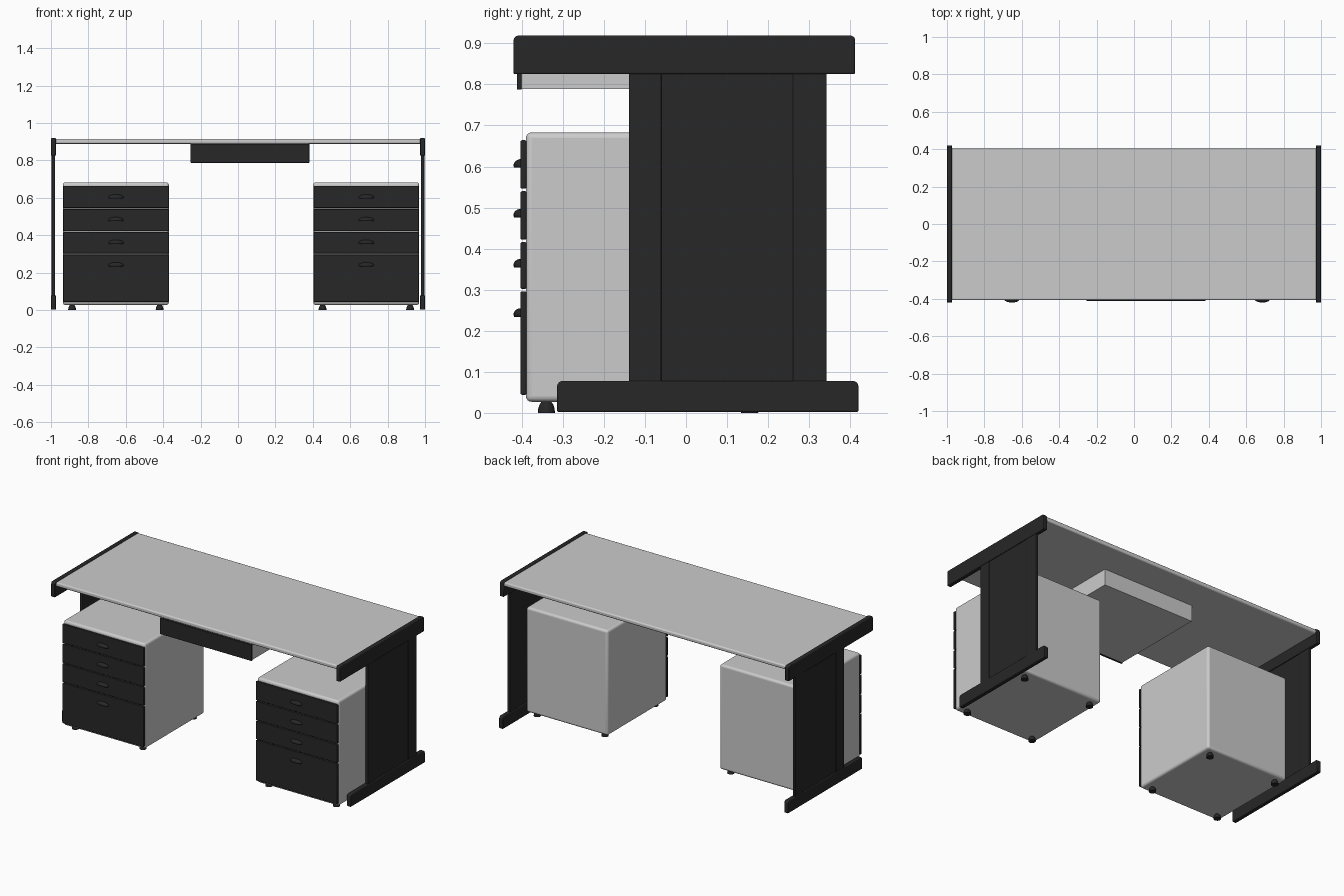
import bpy, bmesh, math
from mathutils import Vector

if "Cube" in bpy.data.objects:
    bpy.data.objects.remove(bpy.data.objects["Cube"])

dark = bpy.data.materials.new("dark_grey")
dark.diffuse_color = (0.02, 0.02, 0.02, 1)
dark.use_nodes = True
dark.node_tree.nodes["Principled BSDF"].inputs["Base Color"].default_value = dark.diffuse_color


def finish(bm, name, mat=None, smooth=True):
    me = bpy.data.meshes.new(name)
    bm.to_mesh(me)
    bm.free()
    ob = bpy.data.objects.new(name, me)
    bpy.context.collection.objects.link(ob)
    if mat:
        me.materials.append(mat)
    if smooth:
        bpy.ops.object.select_all(action='DESELECT')
        bpy.context.view_layer.objects.active = ob
        ob.select_set(True)
        bpy.ops.object.shade_smooth_by_angle(angle=math.radians(35))
    return ob


def box(name, x, y, z, bevel=0, mat=None, top_round=0, segs=3):
    """Box from (min, max) ranges; top_round rounds the two top end corners."""
    bm = bmesh.new()
    bmesh.ops.create_cube(bm, size=1)
    lo = Vector((min(x), y[0], z[0]))
    hi = Vector((max(x), y[1], z[1]))
    for v in bm.verts:
        v.co = Vector([lo[i] + (v.co[i] + 0.5) * (hi[i] - lo[i]) for i in range(3)])
    if top_round:
        ends = [e for e in bm.edges
                if all(abs(v.co.z - hi.z) < 1e-5 for v in e.verts)
                and abs(e.verts[0].co.y - e.verts[1].co.y) < 1e-5]
        bmesh.ops.bevel(bm, geom=ends, offset=top_round, segments=4,
                        profile=0.5, affect='EDGES')
    ob = finish(bm, name, mat)
    if bevel:
        m = ob.modifiers.new("bevel", 'BEVEL')
        m.width = bevel
        m.segments = segs
        m.limit_method = 'ANGLE'
        m.angle_limit = math.radians(40)
    return ob


def castor(name, x, y):
    bm = bmesh.new()
    bmesh.ops.create_uvsphere(bm, u_segments=16, v_segments=10, radius=1)
    bmesh.ops.bisect_plane(bm, geom=bm.verts[:] + bm.edges[:] + bm.faces[:],
                           plane_co=(0, 0, 0), plane_no=(0, 0, -1), clear_outer=True)
    bmesh.ops.holes_fill(bm, edges=[e for e in bm.edges if e.is_boundary])
    for v in bm.verts:
        v.co = Vector((x + v.co.x * 0.021, y + v.co.y * 0.021, v.co.z * 0.033))
    finish(bm, name, dark)


def handle(name, x, z):
    # arched pull with a flat underside
    bm = bmesh.new()
    bmesh.ops.create_uvsphere(bm, u_segments=24, v_segments=12, radius=1)
    bmesh.ops.bisect_plane(bm, geom=bm.verts[:] + bm.edges[:] + bm.faces[:],
                           plane_co=(0, 0, -0.4), plane_no=(0, 0, -1), clear_outer=True)
    bmesh.ops.holes_fill(bm, edges=[e for e in bm.edges if e.is_boundary])
    for v in bm.verts:
        v.co = Vector((x + v.co.x * 0.041, -0.402 + v.co.y * 0.018, z - 0.004 + v.co.z * 0.015))
    finish(bm, name, dark)


# Desk top
box("desk_top", (-0.98, 0.98), (-0.407, 0.407), (0.889, 0.915), 0.008)

# End supports: top rail, panel with two edge posts, foot
for s, side in ((-1, "left"), (1, "right")):
    box(side + "_top_rail", (s * 0.973, s * 1.0), (-0.42, 0.412), (0.825, 0.919), 0.004, dark, 0.012)
    box(side + "_foot", (s * 0.973, s * 1.0), (-0.314, 0.42), (0.002, 0.078), 0.004, dark, 0.014)
    box(side + "_leg_panel", (s * 0.981, s * 0.993), (-0.07, 0.27), (0.07, 0.84), 0, dark)
    for nm, y in (("front", (-0.139, -0.06)), ("back", (0.26, 0.342))):
        box(f"{side}_{nm}_post", (s * 0.978, s * 0.996), y, (0.07, 0.84), 0.003, dark)

# Centre drawer under the top
box("centre_drawer_body", (-0.25, 0.378), (-0.40, 0.20), (0.789, 0.89))
box("centre_drawer_front", (-0.254, 0.382), (-0.412, -0.40), (0.787, 0.888), 0.003, dark)

# Drawer pedestals on castors
drawers = (((0.044, 0.296), 0.244), ((0.302, 0.416), 0.364),
           ((0.422, 0.540), 0.486), ((0.546, 0.664), 0.607))
for cx, side in ((-0.653, "left"), (0.686, "right")):
    w = 0.283
    box(side + "_pedestal", (cx - w, cx + w), (-0.39, 0.198), (0.027, 0.683), 0.014, None, 0, 4)
    for i, (z, hz) in enumerate(drawers):
        box(f"{side}_drawer_front_{i}", (cx - w + 0.001, cx + w - 0.001), (-0.403, -0.388), z, 0.004, dark)
        handle(f"{side}_drawer_handle_{i}", cx, hz)
    for dx in (-0.234, 0.234):
        for y in (-0.34, 0.155):
            castor(side + "_castor", cx + dx, y)
